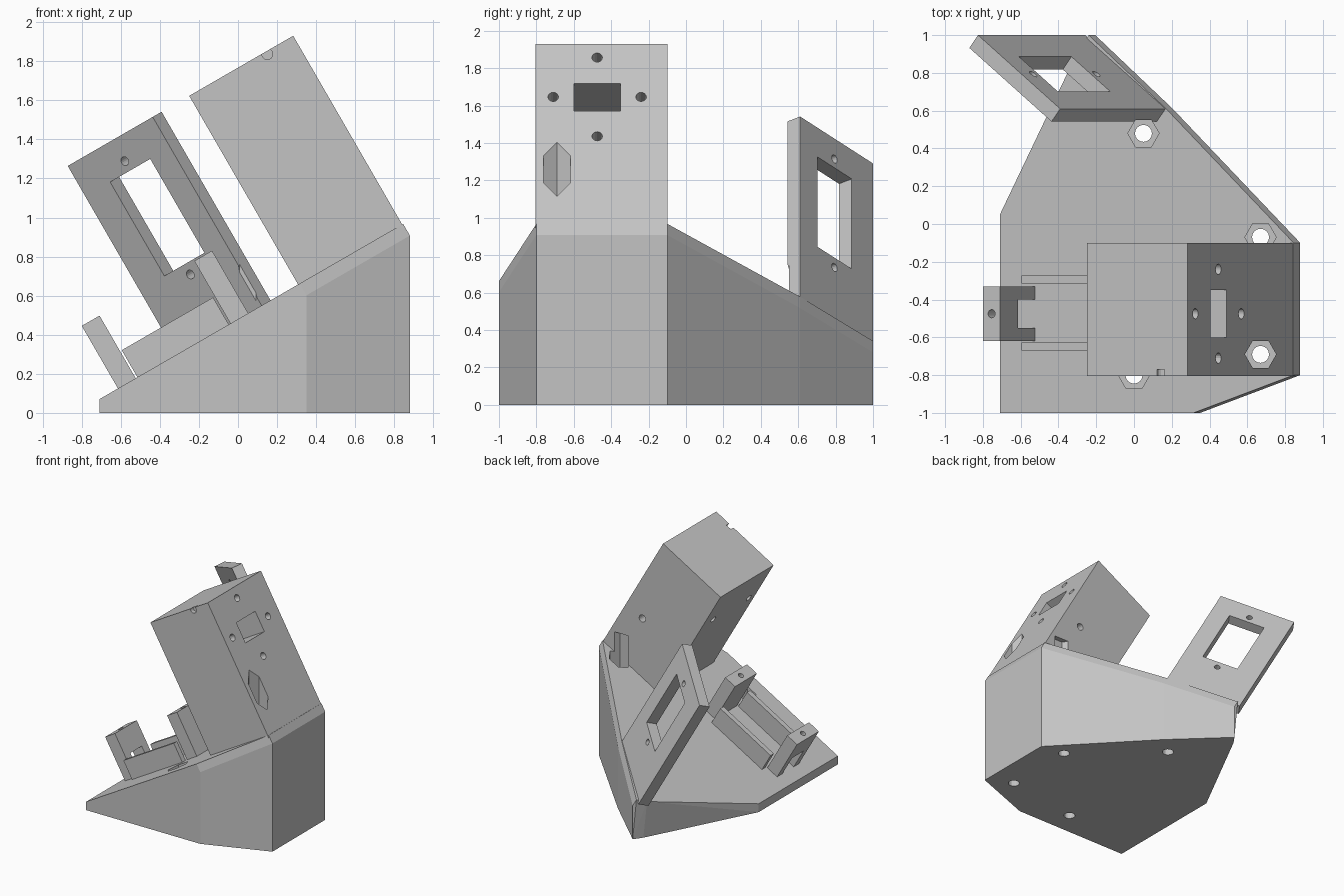
import bpy, bmesh, math
from mathutils import Matrix, Vector

if "Cube" in bpy.data.objects:
    bpy.data.objects.remove(bpy.data.objects["Cube"])

grey = bpy.data.materials.new("light_grey")
grey.use_nodes = True
grey.diffuse_color = (0.55, 0.55, 0.55, 1)
grey.node_tree.nodes["Principled BSDF"].inputs["Base Color"].default_value = grey.diffuse_color

# Sloped frame: u climbs the ramp, y runs across it, n stands square to it
C, S = math.cos(math.radians(30)), 0.5
RAMP = Matrix(((C, 0, -S, -0.71), (0, 1, 0, 0), (S, 0, C, 0.07), (0, 0, 0, 1)))


def hull(name, points, frame=None):
    bm = bmesh.new()
    for p in points:
        bm.verts.new(frame @ Vector(p) if frame else Vector(p))
    res = bmesh.ops.convex_hull(bm, input=bm.verts)
    loose = {g for g in res["geom_interior"] + res["geom_unused"]
             if isinstance(g, bmesh.types.BMVert)}
    bmesh.ops.delete(bm, geom=list(loose), context='VERTS')
    bmesh.ops.dissolve_limit(bm, angle_limit=0.01, verts=bm.verts, edges=bm.edges)
    bmesh.ops.recalc_face_normals(bm, faces=bm.faces)
    me = bpy.data.meshes.new(name)
    bm.to_mesh(me)
    bm.free()
    me.materials.append(grey)
    ob = bpy.data.objects.new(name, me)
    bpy.context.collection.objects.link(ob)
    return ob


def box(name, u, y, n, frame=RAMP):
    return hull(name, [(a, b, c) for a in u for b in y for c in n], frame)


def rod(start, end, radius, sides=16, frame=None):
    """Prism between two points, used for drilling."""
    a, b = Vector(start), Vector(end)
    turn = (b - a).to_track_quat('Z', 'Y').to_matrix()
    pts = []
    for i in range(sides):
        t = math.tau * i / sides
        off = turn @ Vector((math.cos(t), math.sin(t), 0)) * radius
        pts += [a + off, b + off]
    return hull("cutter", pts, frame)


def cut(ob, cutters):
    for c in cutters:
        c.hide_render = True
        mod = ob.modifiers.new("cut", 'BOOLEAN')
        mod.operation = 'DIFFERENCE'
        mod.solver = 'EXACT'
        mod.object = c
        bpy.context.view_layer.objects.active = ob
        bpy.ops.object.modifier_apply(modifier=mod.name)
        bpy.data.objects.remove(c)


# Wedge base: tilted slab outline dropped to the ground
outline = [(-0.71, -1), (0.315, -1), (0.845, -0.8), (0.845, -0.1),
           (0.17, 0.61), (-0.24, 1), (-0.29, 0.93), (-0.71, 0.05)]
points = []
for x, y in outline:
    z = 0.07 + (x + 0.71) * S / C
    low = x if x < -0.7 else x + 0.035
    points += [(x, y, z), (low, y, max(z - 0.06, 0.005)), (low, y, 0)]
base = hull("wedge_base", points)

# Mounting screws: x, y and top of each hexagonal nut pocket
screws = [(0.05, 0.48, 2.2), (0.67, -0.69, 2.2), (0.67, -0.07, 1.07), (0.0, -0.8, 0.95)]


def pocket(i):
    x, y, top = screws[i]
    return rod((x, y, 0.1), (x, y, top), 0.083, 6)


cut(base, [pocket(i) for i in range(4)]
    + [rod((x, y, -0.1), (x, y, 0.2), 0.045) for x, y, _ in screws])

# Tall block with a motor window and screw holes on its outer face
U0, U1, MID, WN = 1.175, 1.79, -0.475, 0.787
tower = box("tower_block", (U0, U1), (-0.805, -0.1), (-0.02, 1.115))
drill = [box("cutter", (U1 - 0.35, U1 + 0.1), (MID - 0.125, MID + 0.125), (0.70, 0.87))]
for side in (-1, 1):
    y = MID + side * 0.235
    drill.append(rod((U0 - 0.1, y, WN), (U1 + 0.1, y, WN), 0.028, frame=RAMP))
    n = WN + side * 0.243
    drill.append(rod((U1 - 0.2, MID, n), (U1 + 0.1, MID, n), 0.028, frame=RAMP))
drill.append(rod((1.617, -0.2, 0.43), (1.617, 0, 0.43), 0.03, frame=RAMP))
drill.append(rod((1.628, -0.9, 1.1), (1.628, -0.77, 1.1), 0.028, frame=RAMP))
cut(tower, drill + [pocket(1), pocket(2)])

# Upright frame plate, turned across the ramp; local x width, y thickness
s = Vector((-0.502, 0.39, 0)).normalized()
inward = Vector((-s.y, s.x, 0))
turn = Matrix(((s.x, inward.x, 0, 1.012), (s.y, inward.y, 0, 0.61),
               (0, 0, 1, 0), (0, 0, 0, 1)))
PLATE = RAMP @ turn
plate = box("frame_plate", (0, 0.636), (0, 0.086), (-0.02, 1.115), PLATE)
cut(plate, [box("cutter", (0.15, 0.45), (-0.1, 0.2), (0.38, 0.935), PLATE), pocket(0)]
    + [rod((0.3, -0.1, n), (0.3, 0.2, n), 0.024, frame=PLATE) for n in (0.32, 0.99)])

# Two holder posts with a screw hole in the top
for name, u in (("lower_post", 0.11), ("upper_post", 0.775)):
    post = box(name, (u, u + 0.105), (-0.62, -0.33), (-0.02, 0.37))
    tools = [rod((u + 0.053, MID, 0.25), (u + 0.053, MID, 0.5), 0.022, frame=RAMP)]
    if name == "lower_post":
        tools.append(box("cutter", (0, 0.4), (-0.55, -0.4), (-0.1, 0.18)))
    cut(post, tools)

# Side rails between the posts
for name, y in (("front_rail", -0.67), ("back_rail", -0.315)):
    box(name, (0.225, 0.765), (y, y + 0.043), (-0.02, 0.16))
